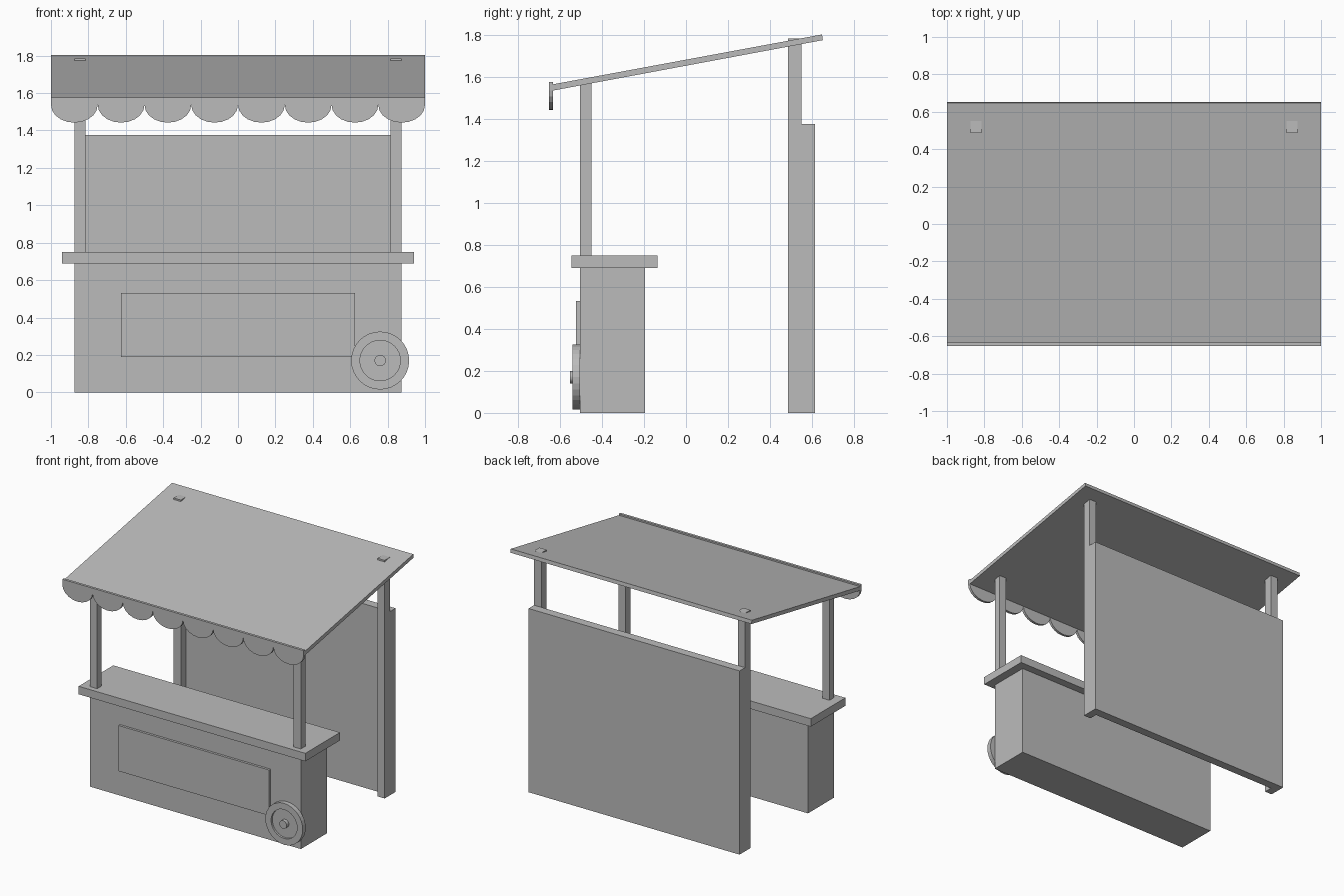
import bpy, bmesh, math

if "Cube" in bpy.data.objects:
    bpy.data.objects.remove(bpy.data.objects["Cube"])

grey = bpy.data.materials.new("plain grey")
grey.diffuse_color = (0.5, 0.5, 0.5, 1)
grey.use_nodes = True
grey.node_tree.nodes["Principled BSDF"].inputs["Base Color"].default_value = grey.diffuse_color


def finish(name, bm):
    bmesh.ops.recalc_face_normals(bm, faces=bm.faces)
    mesh = bpy.data.meshes.new(name)
    bm.to_mesh(mesh)
    bm.free()
    mesh.materials.append(grey)
    obj = bpy.data.objects.new(name, mesh)
    bpy.context.collection.objects.link(obj)
    return obj


def prism(name, points, offset):
    """Extrude a flat outline along an offset vector."""
    bm = bmesh.new()
    face = bm.faces.new([bm.verts.new(p) for p in points])
    moved = bmesh.ops.extrude_face_region(bm, geom=[face])["geom"]
    bmesh.ops.translate(bm, vec=offset,
                        verts=[v for v in moved if isinstance(v, bmesh.types.BMVert)])
    # the starting face stays as the closing cap
    return finish(name, bm)


def box(name, x, y, z):
    pts = [(x[0], y[0], z[0]), (x[1], y[0], z[0]), (x[1], y[1], z[0]), (x[0], y[1], z[0])]
    return prism(name, pts, (0, 0, z[1] - z[0]))


def lathe(name, profile, x, z, sides=32):
    """Revolve (radius, y) pairs about a front-to-back axle."""
    bm = bmesh.new()
    rings = []
    for r, y in profile:
        rings.append([bm.verts.new((x + r * math.cos(math.tau * i / sides), y,
                                    z + r * math.sin(math.tau * i / sides)))
                      for i in range(sides)])
    for a, b in zip(rings, rings[1:]):
        for i in range(sides):
            j = (i + 1) % sides
            bm.faces.new((a[i], a[j], b[j], b[i]))
    bm.faces.new(rings[0])
    bm.faces.new(rings[-1])
    return finish(name, bm)


# Counter
box("counter_body", (-0.875, 0.875), (-0.505, -0.195), (0, 0.69))
box("counter_top", (-0.94, 0.94), (-0.545, -0.135), (0.69, 0.75))
box("front_panel", (-0.625, 0.625), (-0.523, -0.505), (0.19, 0.532))

# Posts on both sides
for side, s in (("left", -1), ("right", 1)):
    x = sorted((s * 0.815, s * 0.875))
    box(side + "_front_post", x, (-0.505, -0.45), (0.75, 1.572))
    box(side + "_back_post", x, (0.487, 0.55), (0, 1.785))

# Back wall
box("back_wall", (-0.875, 0.875), (0.55, 0.615), (0, 1.377))

# Sloping roof
prism("roof", [(-1, -0.633, 1.536), (-1, 0.652, 1.776), (-1, 0.648, 1.803), (-1, -0.637, 1.565)],
      (2, 0, 0))

# Scalloped valance along the front edge
scallops, steps, width = 8, 10, 0.25
outline = [(1, -0.652, 1.577), (-1, -0.652, 1.577)]
for n in range(scallops):
    centre = -1 + width * (n + 0.5)
    for i in range(0 if n == 0 else 1, steps + 1):
        a = math.pi * i / steps
        outline.append((centre - width / 2 * math.cos(a), -0.652, 1.537 - 0.095 * math.sin(a)))
prism("valance", outline, (0, 0.019, 0))

# Wheel with recessed disc and hub
lathe("wheel", [(0.155, -0.505), (0.155, -0.54), (0.108, -0.54), (0.108, -0.525),
                (0.03, -0.525), (0.03, -0.552)], 0.76, 0.17)
